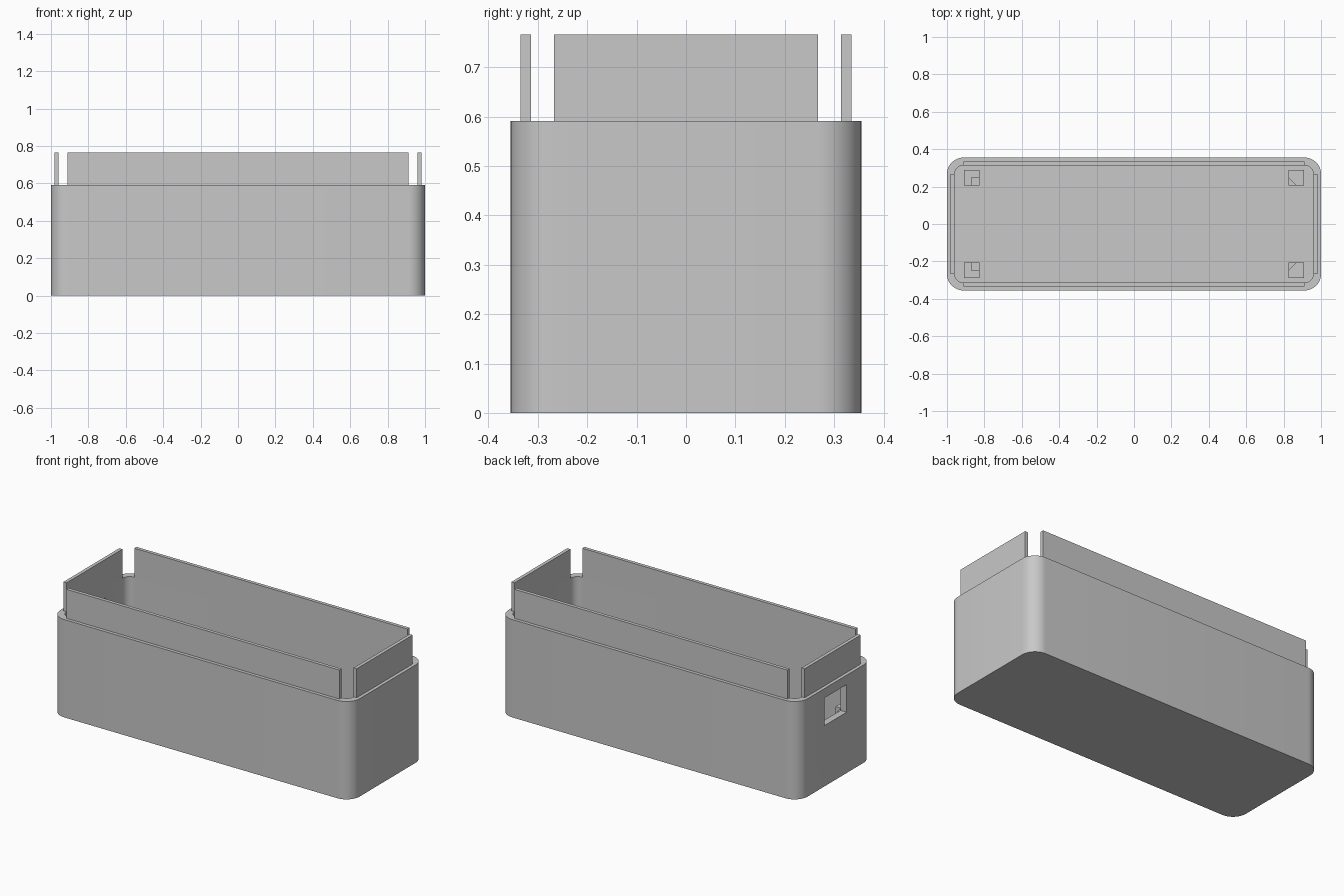
import bpy
import bmesh
import math

cube = bpy.data.objects.get("Cube")
if cube:
    bpy.data.objects.remove(cube, do_unlink=True)

grey = bpy.data.materials.new("light_grey_plastic")
grey.use_nodes = True
colour = (0.58, 0.58, 0.58, 1)
grey.diffuse_color = colour
grey.node_tree.nodes["Principled BSDF"].inputs["Base Color"].default_value = colour


def prism(name, points, z0, z1):
    """Extrude a closed plan outline from z0 up to z1."""
    bm = bmesh.new()
    base = bm.faces.new([bm.verts.new((x, y, z0)) for x, y in points])
    top = bmesh.ops.extrude_face_region(bm, geom=[base])["geom"]
    moved = [v for v in top if isinstance(v, bmesh.types.BMVert)]
    bmesh.ops.translate(bm, verts=moved, vec=(0, 0, z1 - z0))
    bmesh.ops.recalc_face_normals(bm, faces=bm.faces)
    mesh = bpy.data.meshes.new(name)
    bm.to_mesh(mesh)
    bm.free()
    mesh.materials.append(grey)
    obj = bpy.data.objects.new(name, mesh)
    bpy.context.collection.objects.link(obj)
    return obj


def rect(x0, x1, y0, y1):
    return [(x0, y0), (x1, y0), (x1, y1), (x0, y1)]


def rounded_rect(hx, hy, r, steps=12):
    points = []
    for k, (sx, sy) in enumerate([(1, 1), (-1, 1), (-1, -1), (1, -1)]):
        for i in range(steps + 1):
            a = math.pi / 2 * (k + i / steps)
            points.append((sx * (hx - r) + r * math.cos(a),
                           sy * (hy - r) + r * math.sin(a)))
    return points


def cut(target, cutter):
    """Subtract the cutter, then discard it."""
    mod = target.modifiers.new("cut", "BOOLEAN")
    mod.operation = "DIFFERENCE"
    mod.solver = "EXACT"
    mod.object = cutter
    bpy.context.view_layer.objects.active = target
    bpy.ops.object.modifier_apply(modifier=mod.name)
    bpy.data.objects.remove(cutter, do_unlink=True)


HX, HY, RIM, TOP = 1.0, 0.355, 0.591, 0.766
WALL, LIP, RADIUS, FLOOR = 0.041, 0.021, 0.088, 0.04
IX, IY = HX - WALL, HY - WALL

# Hollow case with rounded corners and a port opening in the right end
case = prism("case_body", rounded_rect(HX, HY, RADIUS), 0, RIM)
cut(case, prism("cavity_cutter", rounded_rect(IX, IY, RADIUS - WALL), FLOOR, RIM + 0.1))
cut(case, prism("port_cutter", rect(-1.1, -0.9, -0.105, 0.105), 0.367, 0.534))
bpy.ops.object.select_all(action="DESELECT")
case.select_set(True)
bpy.context.view_layer.objects.active = case
bpy.ops.object.shade_smooth_by_angle(angle=math.radians(30))

# Thin lip plates standing on the rim, open at the corners
for s, side, end in [(1, "back", "left"), (-1, "front", "right")]:
    prism(side + "_lip", rect(-HX + RADIUS, HX - RADIUS, s * IY, s * (IY + LIP)), RIM, TOP)
    prism(end + "_lip", rect(s * IX, s * (IX + LIP), -HY + RADIUS, HY - RADIUS), RIM, TOP)

# Corner posts: a low seat under a raised stop that is notched or chamfered
X0, XM, X1 = 0.825, 0.868, 0.91
Y0, YM, Y1 = 0.205, 0.248, 0.29
for sx, end in [(1, "left"), (-1, "right")]:
    for sy, side in [(1, "back"), (-1, "front")]:
        stop = [(XM, Y0), (X1, Y0), (X1, Y1), (X0, Y1), (X0, YM)]
        if sx < 0:
            stop.append((XM, YM))
        name = side + "_" + end + "_post"
        prism(name + "_seat", rect(sx * X0, sx * X1, sy * Y0, sy * Y1), FLOOR, 0.25)
        prism(name + "_stop", [(sx * x, sy * y) for x, y in stop], 0.25, 0.3)
